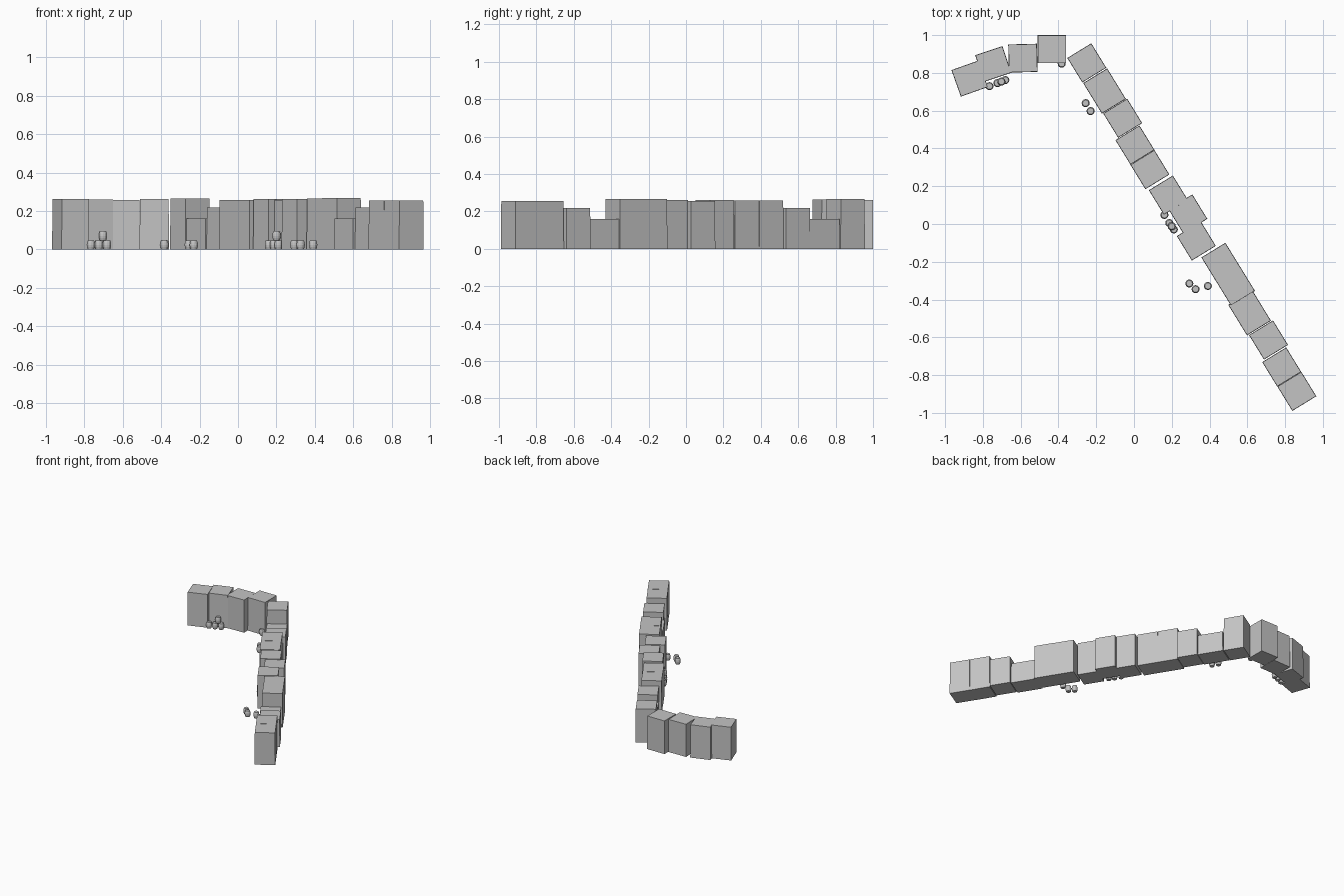
import bpy, bmesh, math
from mathutils import Matrix

if "Cube" in bpy.data.objects:
    bpy.data.objects.remove(bpy.data.objects["Cube"])

stone = bpy.data.materials.new("stone_grey")
stone.diffuse_color = (0.55, 0.55, 0.55, 1)
stone.use_nodes = True
stone.node_tree.nodes["Principled BSDF"].inputs["Base Color"].default_value = stone.diffuse_color


def finish(name, bm, loc, angle=0.0):
    bmesh.ops.recalc_face_normals(bm, faces=bm.faces)
    me = bpy.data.meshes.new(name)
    bm.to_mesh(me)
    bm.free()
    me.materials.append(stone)
    ob = bpy.data.objects.new(name, me)
    ob.location = loc
    ob.rotation_euler.z = math.radians(angle)
    bpy.context.collection.objects.link(ob)
    return ob


def wall_block(name, x, y, angle, height, length=0.152, width=0.149, taper=0.98):
    """Upright block, standing on the ground and very slightly tapered."""
    bm = bmesh.new()
    bmesh.ops.create_cube(bm, size=1.0)
    for v in bm.verts:
        s = taper if v.co.z > 0 else 1.0
        v.co = (v.co.x * length * s, v.co.y * width * s, (v.co.z + 0.5) * height)
    return finish(name, bm, (x, y, 0), angle)


def barrel(name, x, y, z, r=0.0215, h=0.048, sides=12):
    """Small bulging barrel made from stacked rings."""
    bm = bmesh.new()
    rings = []
    for t, s in ((0, 0.76), (0.25, 0.94), (0.5, 1.0), (0.75, 0.94), (1, 0.76)):
        rings.append([bm.verts.new((r * s * math.cos(2 * math.pi * i / sides),
                                    r * s * math.sin(2 * math.pi * i / sides), h * t))
                      for i in range(sides)])
    for a, b in zip(rings, rings[1:]):
        for i in range(sides):
            j = (i + 1) % sides
            bm.faces.new((a[i], a[j], b[j], b[i]))
    bm.faces.new(rings[0][::-1])
    bm.faces.new(rings[-1])
    return finish(name, bm, (x, y, z))


# short curved wing: x, y, angle, height
wing = [(-0.870, 0.770, 19.5, 0.263), (-0.745, 0.847, 18.5, 0.260),
        (-0.588, 0.878, 1.5, 0.258), (-0.435, 0.926, 0, 0.262)]
for i, (x, y, a, h) in enumerate(wing):
    wall_block(f"wing_block_{i + 1}", x, y, a, h)

# long diagonal wall: x, y, height, length (low ones are breaches)
ANGLE = -58.5
long_wall = [(-0.250, 0.853, 0.266, 0.152), (-0.156, 0.704, 0.160, 0.190),
             (-0.060, 0.560, 0.217, 0.152), (0.005, 0.418, 0.257, 0.152),
             (0.084, 0.288, 0.257, 0.152), (0.182, 0.153, 0.262, 0.152),
             (0.285, 0.053, 0.256, 0.152), (0.330, -0.090, 0.262, 0.152),
             (0.460, -0.203, 0.266, 0.152), (0.537, -0.328, 0.267, 0.152),
             (0.612, -0.470, 0.160, 0.190), (0.712, -0.614, 0.217, 0.152),
             (0.782, -0.757, 0.255, 0.152), (0.862, -0.886, 0.255, 0.152)]
for i, (x, y, h, l) in enumerate(long_wall):
    wall_block(f"long_wall_block_{i + 1}", x, y, ANGLE, h, l)

# barrels in front of the wall: x, y, z
barrels = [(-0.765, 0.730, 0), (-0.723, 0.746, 0), (-0.681, 0.762, 0), (-0.702, 0.754, 0.047),
           (-0.383, 0.849, 0), (-0.256, 0.640, 0), (-0.230, 0.598, 0),
           (0.161, 0.048, 0), (0.187, 0.005, 0), (0.211, -0.029, 0), (0.200, -0.012, 0.047),
           (0.293, -0.315, 0), (0.326, -0.345, 0), (0.391, -0.328, 0)]
for i, (x, y, z) in enumerate(barrels):
    barrel(f"barrel_{i + 1}", x, y, z)
